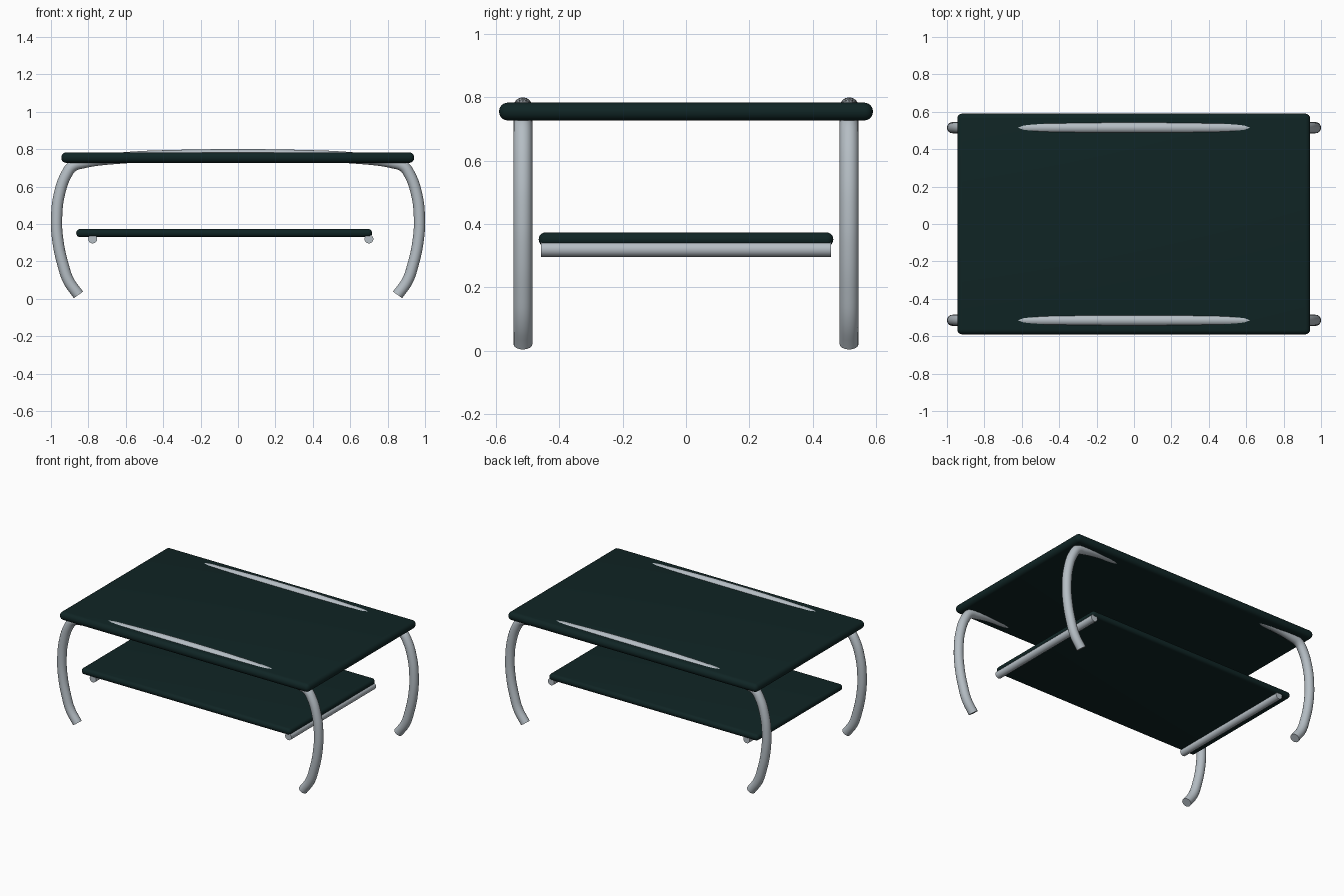
import bpy
from math import radians

cube = bpy.data.objects.get("Cube")
if cube:
    bpy.data.objects.remove(cube, do_unlink=True)


def material(name, color):
    mat = bpy.data.materials.new(name)
    mat.use_nodes = True
    mat.diffuse_color = color
    mat.node_tree.nodes["Principled BSDF"].inputs["Base Color"].default_value = color
    return mat


dark_green = material("dark green", (0.005, 0.018, 0.018, 1))
steel = material("steel grey", (0.46, 0.51, 0.55, 1))


def finish(obj, name, mat):
    obj.name = name
    obj.data.materials.clear()
    obj.data.materials.append(mat)
    bpy.ops.object.select_all(action="DESELECT")
    obj.select_set(True)
    bpy.context.view_layer.objects.active = obj
    bpy.ops.object.shade_smooth_by_angle(angle=radians(40))


def board(name, low, high):
    """Flat panel with fully rounded edges."""
    bpy.ops.mesh.primitive_cube_add(
        size=1, location=[(a + b) / 2 for a, b in zip(low, high)])
    obj = bpy.context.object
    obj.scale = [b - a for a, b in zip(low, high)]
    bpy.ops.object.transform_apply(location=False, rotation=False, scale=True)
    bevel = obj.modifiers.new("round edges", "BEVEL")
    bevel.width = (high[2] - low[2]) * 0.48
    bevel.segments = 6
    bpy.ops.object.modifier_apply(modifier=bevel.name)
    finish(obj, name, dark_green)


def tube(name, points, radius):
    """Round capped tube through the points, turned into a mesh."""
    curve = bpy.data.curves.new(name, "CURVE")
    curve.dimensions = "3D"
    curve.bevel_depth = radius
    curve.bevel_resolution = 6
    curve.use_fill_caps = True
    curve.resolution_u = 5
    spline = curve.splines.new("BEZIER")
    spline.bezier_points.add(len(points) - 1)
    for bp, p in zip(spline.bezier_points, points):
        bp.co = p
        bp.handle_left_type = bp.handle_right_type = "AUTO"
    obj = bpy.data.objects.new(name, curve)
    bpy.context.collection.objects.link(obj)
    bpy.ops.object.select_all(action="DESELECT")
    obj.select_set(True)
    bpy.context.view_layer.objects.active = obj
    bpy.ops.object.convert(target="MESH")
    finish(bpy.context.object, name, steel)


# Panels
board("tabletop", (-0.945, -0.59, 0.727), (0.942, 0.59, 0.783))
board("lower_shelf", (-0.865, -0.465, 0.33), (0.717, 0.465, 0.373))

# Bent tube frames: foot to middle of the top, mirrored across x
half = [(-0.853, 0.021), (-0.905, 0.095), (-0.935, 0.18), (-0.963, 0.31),
        (-0.97, 0.43), (-0.955, 0.56), (-0.915, 0.67), (-0.885, 0.708),
        (-0.83, 0.727), (-0.62, 0.753), (-0.3, 0.767)]
profile = half + [(0, 0.77)] + [(-x, z) for x, z in reversed(half)]
for name, y in (("front_leg_frame", -0.515), ("back_leg_frame", 0.515)):
    tube(name, [(x, y, z) for x, z in profile], 0.03)

# Rails under the shelf
for name, x in (("right_shelf_rail", -0.777), ("left_shelf_rail", 0.7)):
    tube(name, [(x, -0.457, 0.32), (x, 0.457, 0.32)], 0.024)
